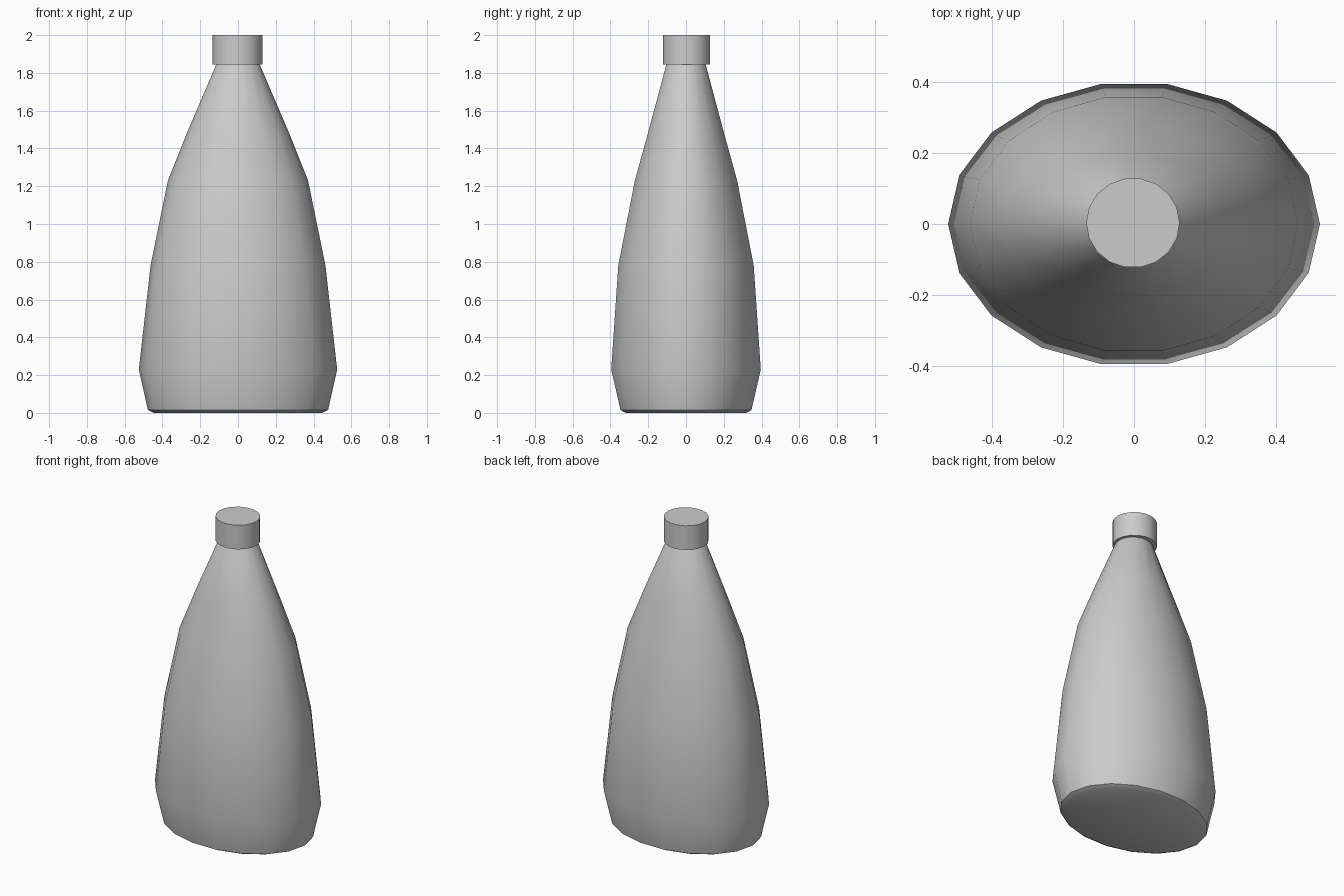
import bpy, bmesh, math

if "Cube" in bpy.data.objects:
    bpy.data.objects.remove(bpy.data.objects["Cube"])

SIDES = 18


def loft(name, rings, cx=0.0, cy=0.0):
    """Stack elliptical rings (z, rx, ry) into a closed, smooth-shaded solid."""
    bm = bmesh.new()
    loops = []
    for z, rx, ry in rings:
        loops.append([bm.verts.new((cx + rx * math.cos(2 * math.pi * i / SIDES),
                                    cy + ry * math.sin(2 * math.pi * i / SIDES), z))
                      for i in range(SIDES)])
    for a, b in zip(loops, loops[1:]):
        for i in range(SIDES):
            j = (i + 1) % SIDES
            bm.faces.new((a[i], a[j], b[j], b[i]))
    bm.faces.new(loops[0][::-1])
    bm.faces.new(loops[-1])
    mesh = bpy.data.meshes.new(name)
    bm.to_mesh(mesh)
    bm.free()
    obj = bpy.data.objects.new(name, mesh)
    bpy.context.collection.objects.link(obj)
    bpy.ops.object.select_all(action='DESELECT')
    obj.select_set(True)
    bpy.context.view_layer.objects.active = obj
    bpy.ops.object.shade_smooth_by_angle(angle=math.radians(30))
    return obj


# Oval bottle body, tapering to the neck
loft("bottle_body", [
    (0.0, 0.445, 0.325),
    (0.015, 0.477, 0.352),
    (0.23, 0.525, 0.402),
    (0.78, 0.463, 0.364),
    (1.23, 0.371, 0.275),
    (1.49, 0.267, 0.202),
    (1.84, 0.117, 0.107),
    (1.85, 0.108, 0.100),
])

# Screw cap
loft("cap", [(1.845, 0.132, 0.127), (2.0, 0.132, 0.127)], -0.003, 0.003)
